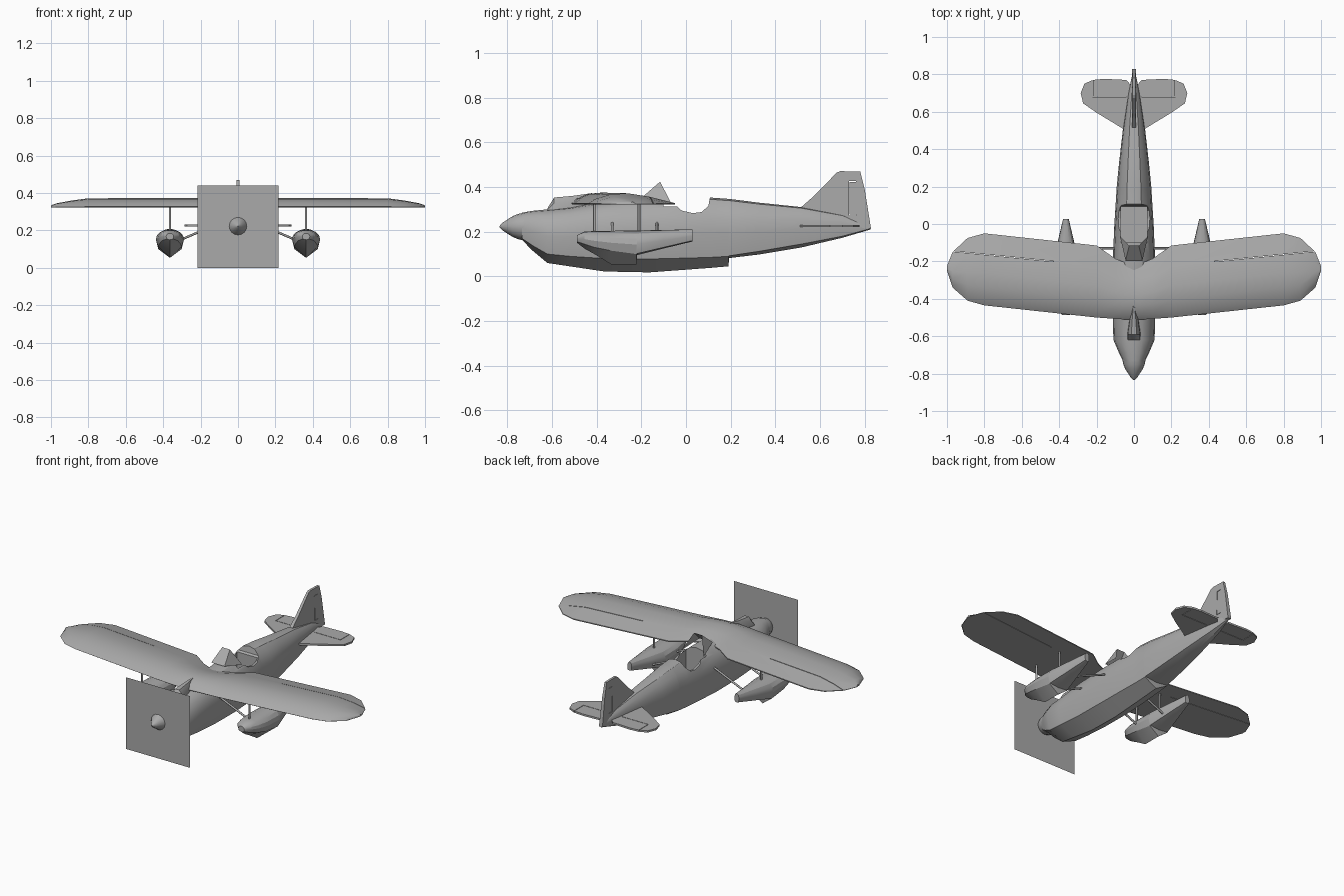
import bpy, bmesh, math
from mathutils import Vector

cube = bpy.data.objects.get("Cube")
if cube:
    bpy.data.objects.remove(cube, do_unlink=True)

GREY = (0.4, 0.4, 0.4, 1)
paint = bpy.data.materials.new("plain grey")
paint.use_nodes = True
paint.diffuse_color = GREY
paint.node_tree.nodes["Principled BSDF"].inputs["Base Color"].default_value = GREY


def finish(name, bm, angle=30):
    bmesh.ops.recalc_face_normals(bm, faces=bm.faces)
    mesh = bpy.data.meshes.new(name)
    bm.to_mesh(mesh)
    bm.free()
    mesh.materials.append(paint)
    ob = bpy.data.objects.new(name, mesh)
    bpy.context.collection.objects.link(ob)
    bpy.ops.object.select_all(action='DESELECT')
    ob.select_set(True)
    bpy.context.view_layer.objects.active = ob
    if angle:
        bpy.ops.object.shade_smooth_by_angle(angle=math.radians(angle))
    return ob


def loft(name, rings, angle=30):
    """Skin closed rings of equal length and cap both ends."""
    bm = bmesh.new()
    rows = [[bm.verts.new(p) for p in ring] for ring in rings]
    n = len(rows[0])
    for a, b in zip(rows, rows[1:]):
        for i in range(n):
            j = (i + 1) % n
            bm.faces.new((a[i], a[j], b[j], b[i]))
    bm.faces.new(rows[0])
    bm.faces.new(rows[-1])
    return finish(name, bm, angle)


def hull_ring(y, w, keel, chine, top, x=0):
    """Hull section: vee bottom, chines, rounded deck."""
    h = top - chine
    half = [(0.85 * w, chine), (w, chine + 0.4 * h), (0.93 * w, chine + 0.65 * h),
            (0.72 * w, chine + 0.85 * h), (0.4 * w, chine + 0.97 * h)]
    ring = [(0, keel)] + half + [(0, top)] + [(-a, b) for a, b in reversed(half)]
    return [(x + a, y, b) for a, b in ring]


def prism_x(name, outline, half, angle=0):
    """Extrude a (y, z) outline across x."""
    return loft(name, [[(s * half, y, z) for y, z in outline] for s in (-1, 1)], angle)


def box(name, centre, size, turn=0):
    bm = bmesh.new()
    bmesh.ops.create_cube(bm, size=1)
    ob = finish(name, bm, 0)
    ob.scale, ob.location, ob.rotation_euler.z = size, centre, turn
    return ob


def cut(target, cutter):
    mod = target.modifiers.new("cut", 'BOOLEAN')
    mod.operation, mod.solver, mod.object = 'DIFFERENCE', 'EXACT', cutter
    cutter.hide_render = True
    cutter.hide_viewport = True
    cutter.display_type = 'WIRE'
    bpy.context.view_layer.objects.active = target
    cutter.hide_viewport = False
    bpy.context.view_layer.update()
    bpy.ops.object.modifier_apply(modifier=mod.name)
    bpy.data.objects.remove(cutter, do_unlink=True)


def rod(name, start, end, radius):
    a, b = Vector(start), Vector(end)
    bm = bmesh.new()
    bmesh.ops.create_cone(bm, segments=8, radius1=radius, radius2=radius,
                          depth=(b - a).length, cap_ends=True)
    ob = finish(name, bm, 50)
    ob.location = (a + b) / 2
    ob.rotation_euler = (b - a).to_track_quat('Z', 'Y').to_euler()


# Fuselage with a stepped flying-boat bottom
fuselage = loft("fuselage", [hull_ring(*s) for s in (
    (-.735, .058, .165, .17, .285), (-.69, .08, .118, .14, .293),
    (-.62, .11, .06, .10, .30), (-.52, .113, .045, .09, .31),
    (-.365, .113, .022, .08, .335), (-.165, .112, .018, .078, .345),
    (0, .105, .03, .082, .347), (.107, .098, .038, .085, .353),
    (.19, .093, .045, .09, .347), (.193, .093, .082, .092, .347),
    (.326, .08, .098, .112, .33), (.518, .058, .13, .145, .31),
    (.70, .03, .173, .18, .275), (.826, .004, .21, .214, .225))])

# Open cockpit: a scooped rim and a tub below it
cut(fuselage, prism_x("rim_cutter", [
    (-.06, .5), (-.06, .33), (-.02, .295), (.03, .283), (.07, .288),
    (.1, .315), (.107, .353), (.107, .5)], .2))
cut(fuselage, box("tub_cutter", (0, -.005, .33), (.14, .19, .34)))

# Wing built from stations: x, leading y, trailing y, top z
stations = [(0, -.513, -.21, .375), (.04, -.511, -.21, .375), (.1, -.507, -.185, .375),
            (.2, -.5, -.115, .373), (.8, -.435, -.05, .372), (.89, -.41, -.075, .36),
            (.97, -.34, -.15, .345), (1, -.25, -.225, .334)]
airfoil = [(0, .1), (.08, .5), (.25, .9), (.45, 1), (.7, .7), (1, .12),
           (1, 0), (.5, 0), (.02, 0)]
span = [(-x, a, b, t) for x, a, b, t in reversed(stations[1:])] + stations
wing = loft("wing", [[(x, a + (b - a) * f, .322 + (t - .322) * g) for f, g in airfoil]
                     for x, a, b, t in span])
for s in (-1, 1):
    cut(wing, box("aileron_gap", (s * .7, -.173, .35), (.54, .003, .2), s * .1))

# Fairing on the nose ahead of the wing
loft("nose_fairing", [[(w * a, y, b + (t - b) * c) for a, c in
                       ((-1, 0), (-.9, .6), (-.4, 1), (.4, 1), (.9, .6), (1, 0))]
                      for y, w, b, t in ((-.62, .034, .29, .305), (-.59, .036, .29, .353),
                                         (-.51, .024, .3, .36), (-.42, .004, .33, .373))])

# Windscreen with a flat front pane and two side panes
bm = bmesh.new()
panes = {s: [bm.verts.new((s * x, y, z)) for x, y, z in
             ((.045, -.195, .355), (.026, -.116, .424), (.075, -.065, .325))] for s in (-1, 1)}
for s in (-1, 1):
    bm.faces.new(panes[s])
bm.faces.new((panes[1][0], panes[1][1], panes[-1][1], panes[-1][0]))
finish("windscreen", bm, 0)

# Spinner and propeller disc plate
ring_steps = [math.tau * i / 16 for i in range(16)]
loft("spinner", [[(r * math.cos(t), y, .223 + r * math.sin(t)) for t in ring_steps]
                 for y, r in ((-.835, .002), (-.82, .018), (-.775, .047),
                              (-.75, .057), (-.725, .062))])
bm = bmesh.new()
bm.faces.new([bm.verts.new((x, -.775, z)) for x, z in
              ((-.217, 0), (.217, 0), (.217, .44), (-.217, .44))])
finish("propeller_plate", bm, 0)

# Tail fin with rudder gap
fin_outline = [(.5, .28), (.518, .312), (.575, .362), (.674, .464), (.69, .471), (.78, .469),
               (.80, .388), (.828, .214), (.7, .22)]
fin = loft("tail_fin", [[(s * (.012 - .018 * (z - .2)), y, z) for y, z in fin_outline]
                        for s in (-1, 1)], 0)
cut(fin, box("rudder_gap", (0, .73, .35), (.1, .003, .15)))
for z in (.275, .425):
    cut(fin, box("rudder_end_gap", (0, .745, z), (.1, .03, .003)))

# Tailplane with elevator gaps
half = [(.03, .5), (.06, .51), (.2, .595), (.272, .645), (.285, .7), (.265, .75),
        (.22, .77), (.16, .776), (.04, .77), (.015, .74)]
for side, s in (("right", -1), ("left", 1)):
    plane = loft(side + "_tailplane", [[(s * x, y, z) for x, y in half]
                                       for z in (.22, .231)], 0)
    cut(plane, box("elevator_gap", (s * .13, .68, .225), (.18, .003, .1)))
    cut(plane, box("elevator_end_gap", (s * .22, .725, .225), (.003, .09, .1)))

# Wing floats and their struts
float_stations = [(-.487, .02, .15, .155, .185), (-.455, .05, .125, .145, .2),
                  (-.41, .065, .1, .13, .203), (-.335, .075, .054, .115, .204),
                  (-.222, .073, .054, .1, .206), (-.219, .073, .095, .102, .206),
                  (-.1, .045, .125, .13, .208), (.028, .015, .156, .16, .21)]
for side, s in (("right", -1), ("left", 1)):
    loft(side + "_float", [hull_ring(*st, x=s * .364) for st in float_stations], 25)
    for place, y in (("front", -.41), ("rear", -.21)):
        rod(f"{side}_{place}_wing_strut", (s * .364, y, .19), (s * .364, y, .33), .006)
    for place, y in (("front", -.33), ("rear", -.13)):
        rod(f"{side}_{place}_side_strut", (s * .33, y, .14), (s * .09, y, .243), .006)
